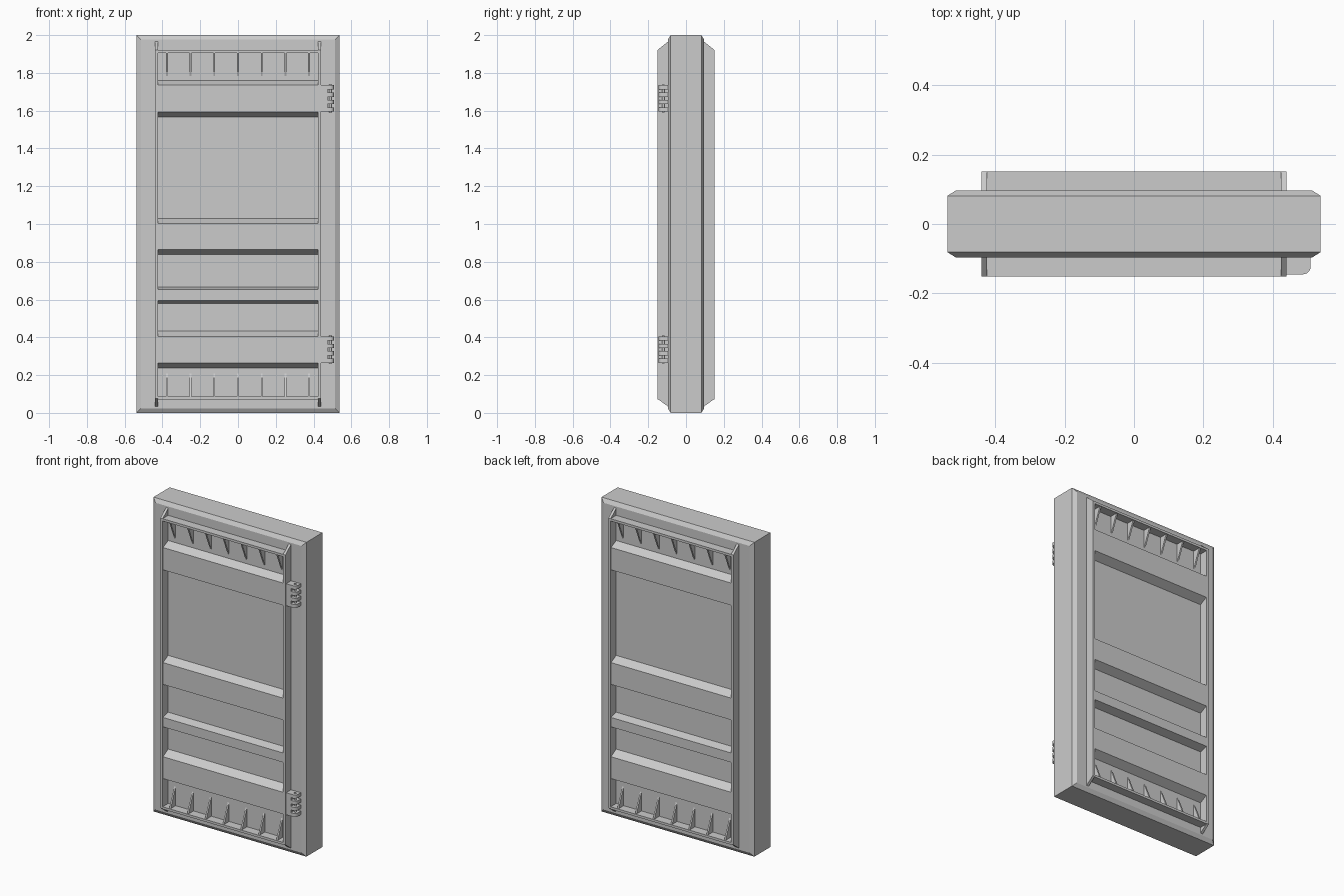
import bpy, bmesh, math

if "Cube" in bpy.data.objects:
    bpy.data.objects.remove(bpy.data.objects["Cube"])

FACE, OUT = 0.096, 0.152      # slab face depth and frame depth (each side of y = 0)
RAIL_IN, RAIL_OUT = 0.424, 0.44


def finish(name, bm):
    bmesh.ops.recalc_face_normals(bm, faces=bm.faces)
    me = bpy.data.meshes.new(name)
    bm.to_mesh(me)
    bm.free()
    ob = bpy.data.objects.new(name, me)
    bpy.context.collection.objects.link(ob)
    return ob


def extrude(bm, pts, vec):
    """Close a flat outline into a prism along vec."""
    f = bm.faces.new([bm.verts.new(p) for p in pts])
    r = bmesh.ops.extrude_face_region(bm, geom=[f])
    vs = [v for v in r["geom"] if isinstance(v, bmesh.types.BMVert)]
    bmesh.ops.translate(bm, verts=vs, vec=vec)


def x_prism(name, profile, spans):
    """(depth, z) profile run along each x span, on the front and the back."""
    bm = bmesh.new()
    for side in (-1, 1):
        for x0, x1 in spans:
            extrude(bm, [(x0, side * d, z) for d, z in profile], (x1 - x0, 0, 0))
    return finish(name, bm)


# door slab with chamfered front and back borders
bm = bmesh.new()
rings = []
for y, inset in ((-FACE, 0.024), (-0.081, 0), (0.081, 0), (FACE, 0.024)):
    x, z0, z1 = 0.538 - inset, inset, 2 - inset
    rings.append([bm.verts.new(p) for p in
                  ((-x, y, z0), (x, y, z0), (x, y, z1), (-x, y, z1))])
for a, b in zip(rings, rings[1:]):
    for i in range(4):
        j = (i + 1) % 4
        bm.faces.new((a[i], a[j], b[j], b[i]))
bm.faces.new(rings[0])
bm.faces.new(rings[-1])
finish("door_slab", bm)

# upright side rails with slanted ends
IN = FACE - 0.006
x_prism("side_rails", [(IN, 0.03), (OUT, 0.075), (OUT, 1.92), (IN, 1.97)],
        [(-RAIL_OUT, -RAIL_IN), (RAIL_IN, RAIL_OUT)])

# thin top and bottom ledges
full = [(-RAIL_IN, RAIL_IN)]
for name, z0, z1 in (("top_ledge", 1.905, 1.92), ("bottom_ledge", 0.072, 0.087)):
    x_prism(name, [(IN, z0), (OUT, z0), (OUT, z1), (IN, z1)], full)

# sloped cross beams: back bottom, front bottom, front top, back top
beams = [(1.565, 1.593, 1.735, 1.761), (0.837, 0.864, 1.003, 1.030),
         (0.578, 0.594, 0.654, 0.668), (0.236, 0.265, 0.404, 0.434)]
for i, (a, b, c, d) in enumerate(beams):
    x_prism(f"cross_beam_{i + 1}",
            [(FACE - 0.002, a), (0.148, b), (0.148, c), (FACE - 0.002, d)], full)

# triangular ribs under the top ledge and over the bottom ledge
rib_spans = [(i * 0.1255 - 0.005, i * 0.1255 + 0.005) for i in range(-3, 4)]
x_prism("top_ribs", [(FACE - 0.002, 1.78), (FACE - 0.002, 1.907), (0.147, 1.907)], rib_spans)
x_prism("bottom_ribs", [(FACE - 0.002, 0.212), (FACE - 0.002, 0.085), (0.147, 0.085)], rib_spans)


# hinges on the front right: base block, rounded knuckle plates and a pin
def hinge(name, z0):
    bm = bmesh.new()
    height, tooth, yf, r = 0.14, 0.022, -0.145, 0.022
    extrude(bm, [(0.435, -0.09, z0), (0.473, -0.09, z0), (0.473, yf, z0), (0.435, yf, z0)],
            (0, 0, height))
    for i in range(4):
        z = z0 + i * (height - tooth) / 3
        arc = [(0.509 - r + r * math.cos(t), yf + r - r * math.sin(t), z)
               for t in (k * math.pi / 12 for k in range(7))]
        extrude(bm, [(0.47, yf, z), (0.47, -0.09, z), (0.509, -0.09, z)] + arc, (0, 0, tooth))
    ring = [(0.488 + 0.007 * math.cos(k * math.pi / 6),
             -0.12 + 0.007 * math.sin(k * math.pi / 6), z0 - 0.004) for k in range(12)]
    extrude(bm, ring, (0, 0, height + 0.008))
    finish(name, bm)


hinge("upper_hinge", 1.595)
hinge("lower_hinge", 0.265)
